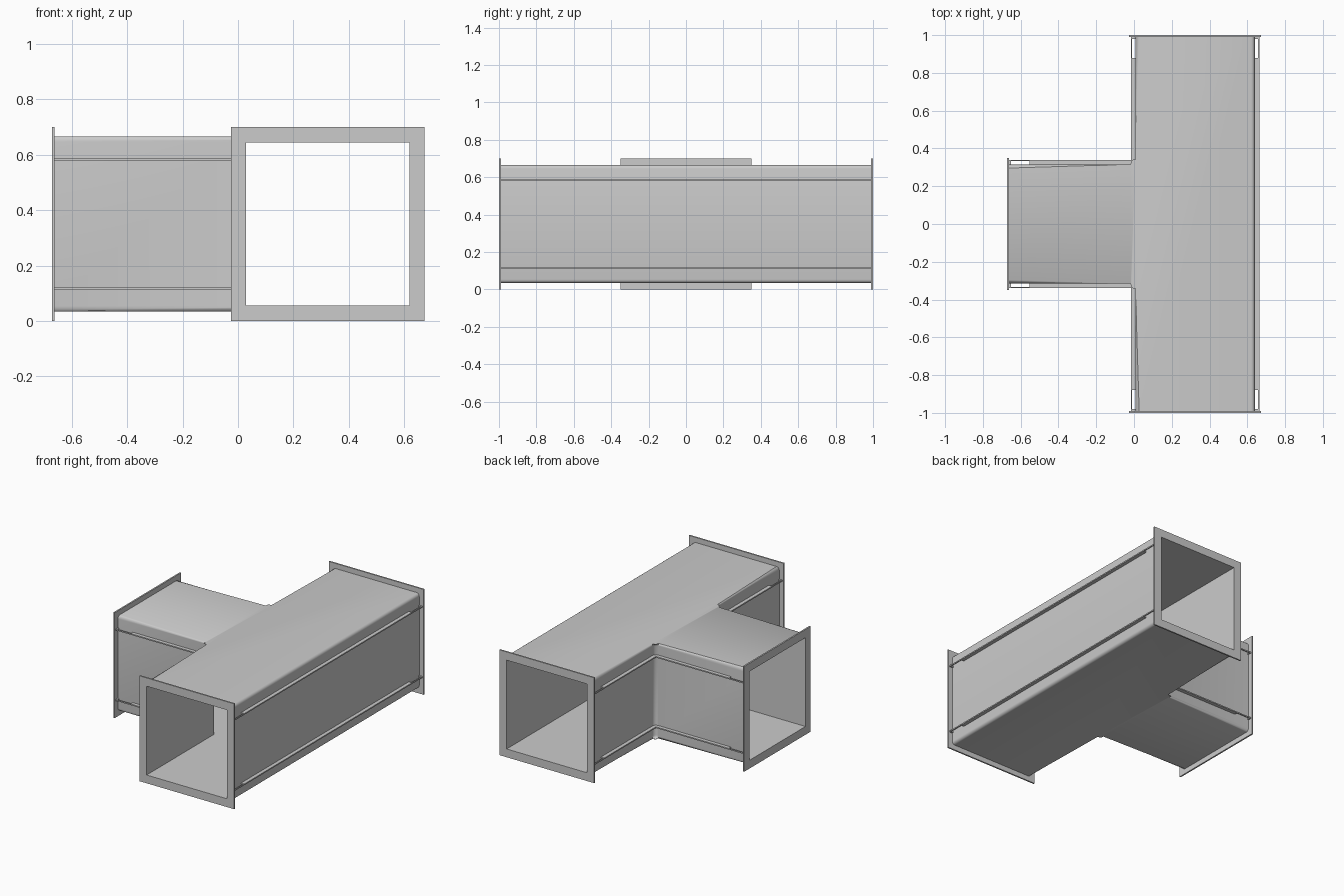
import bpy, bmesh, math

if "Cube" in bpy.data.objects:
    bpy.data.objects.remove(bpy.data.objects["Cube"])

CX, CZ = 0.3235, 0.35      # centre of the main duct in x and of all ducts in z
XE, YE = -0.672, 1.0       # outer faces of the branch and main flanges
OUT, INN, FL = 0.316, 0.295, 0.349   # half widths: outer wall, bore, flange


def finish(name, bm):
    bmesh.ops.recalc_face_normals(bm, faces=bm.faces[:])
    me = bpy.data.meshes.new(name)
    bm.to_mesh(me)
    bm.free()
    ob = bpy.data.objects.new(name, me)
    bpy.context.collection.objects.link(ob)
    return ob


def add_prism(bm, pts, z0, z1):
    lo = [bm.verts.new((x, y, z0)) for x, y in pts]
    hi = [bm.verts.new((x, y, z1)) for x, y in pts]
    bm.faces.new(lo[::-1])
    bm.faces.new(hi)
    n = len(pts)
    for i in range(n):
        j = (i + 1) % n
        bm.faces.new((lo[i], lo[j], hi[j], hi[i]))


def tee_outline(h, ext, r):
    """T plan with half width h; r rounds the two inside corners."""
    ye, xe = YE + ext, XE - ext
    half = [(CX + h, ye), (CX - h, ye)]
    if r:
        for i in range(7):
            a = math.radians(90 * i / 6)
            half.append((CX - h - r + r * math.cos(a), h + r - r * math.sin(a)))
    else:
        half.append((CX - h, h))
    half.append((xe, h))
    return half + [(x, -y) for x, y in half[::-1]]


# hollow T-shaped duct with rolled long edges
bm = bmesh.new()
add_prism(bm, tee_outline(OUT, -0.004, 0.025), CZ - OUT, CZ + OUT)
long_edges = []
for e in bm.edges:
    a, b = (v.co for v in e.verts)
    at_end = (abs(a.y) > 0.99 and abs(a.y - b.y) < 1e-5) or \
             (a.x < -0.66 and abs(a.x - b.x) < 1e-5)
    if abs(a.z - b.z) < 1e-5 and not at_end:
        long_edges.append(e)
bmesh.ops.bevel(bm, geom=long_edges, offset=0.02, segments=4, profile=0.5,
                affect='EDGES')
duct = finish("duct_body", bm)

bm = bmesh.new()
add_prism(bm, tee_outline(INN, 0.05, 0), CZ - INN, CZ + INN)
bore = finish("bore_cutter", bm)
bore.hide_render = True
mod = duct.modifiers.new("bore", 'BOOLEAN')
mod.operation, mod.solver, mod.object = 'DIFFERENCE', 'EXACT', bore
bpy.context.view_layer.objects.active = duct
duct.select_set(True)
bpy.ops.object.modifier_apply(modifier=mod.name)
bpy.data.objects.remove(bore)
bpy.ops.object.shade_smooth_by_angle(angle=math.radians(35))
duct.select_set(False)


# square flange frames on the three open ends
def flange(name, place):
    bm = bmesh.new()
    rings = []
    for h in (FL, INN):
        for d in (0, 0.01):
            rings.append([bm.verts.new(place(s * h, CZ + t * h, d))
                          for s, t in ((-1, -1), (1, -1), (1, 1), (-1, 1))])
    of, ob_, nf, nb = rings
    for p, q in ((of, ob_), (ob_, nb), (nb, nf), (nf, of)):
        for i in range(4):
            j = (i + 1) % 4
            bm.faces.new((p[i], p[j], q[j], q[i]))
    # flange height is a hair under 0.7, so stretch it to the ground
    for v in bm.verts:
        if abs(v.co.z - CZ) > FL - 1e-4:
            v.co.z = 0.0 if v.co.z < CZ else 0.7
    finish(name, bm)


flange("front_flange", lambda u, z, d: (CX + u, -YE + d, z))
flange("rear_flange", lambda u, z, d: (CX + u, YE - d, z))
flange("branch_flange", lambda u, z, d: (XE + d, u, z))


# side rails: a ledge with a thin lip, leaving long slots near the flanges
RO, LIP, T = 0.340, 0.334, 0.004
RI = OUT - 0.004
S0, S1 = 0.02, 0.12         # slot start and end measured from a flange


def ell(h0, h1, y, x):
    return [(CX - h0, y), (CX - h0, h0), (x, h0),
            (x, h1), (CX - h1, h1), (CX - h1, y)]


def rect(x0, x1, y0, y1):
    return [(x0, y0), (x1, y0), (x1, y1), (x0, y1)]


for level, zc in (("lower", CZ - 0.234), ("upper", CZ + 0.234)):
    z0, z1 = zc - T, zc + T
    ye, xe = YE - 0.005, XE + 0.005
    # straight rail on the long side
    bm = bmesh.new()
    add_prism(bm, rect(CX + LIP, CX + RO, -ye, ye), z0, z1)
    add_prism(bm, rect(CX + RI, CX + LIP, -YE + S1, YE - S1), z0, z1)
    for s in (-1, 1):
        add_prism(bm, rect(CX + RI, CX + LIP, *sorted((s * ye, s * (YE - S0)))), z0, z1)
    finish(level + "_straight_rail", bm)
    # corner rails running from the main duct on to the branch
    for side, s in (("front", -1), ("rear", 1)):
        bm = bmesh.new()
        parts = [ell(LIP, RO, ye, xe),
                 ell(RI, LIP, YE - S1, XE + S1),
                 rect(CX - LIP, CX - RI, YE - S0, ye),
                 rect(xe, XE + S0, RI, LIP)]
        for p in parts:
            add_prism(bm, [(x, s * y) for x, y in p], z0, z1)
        finish(level + "_" + side + "_corner_rail", bm)
